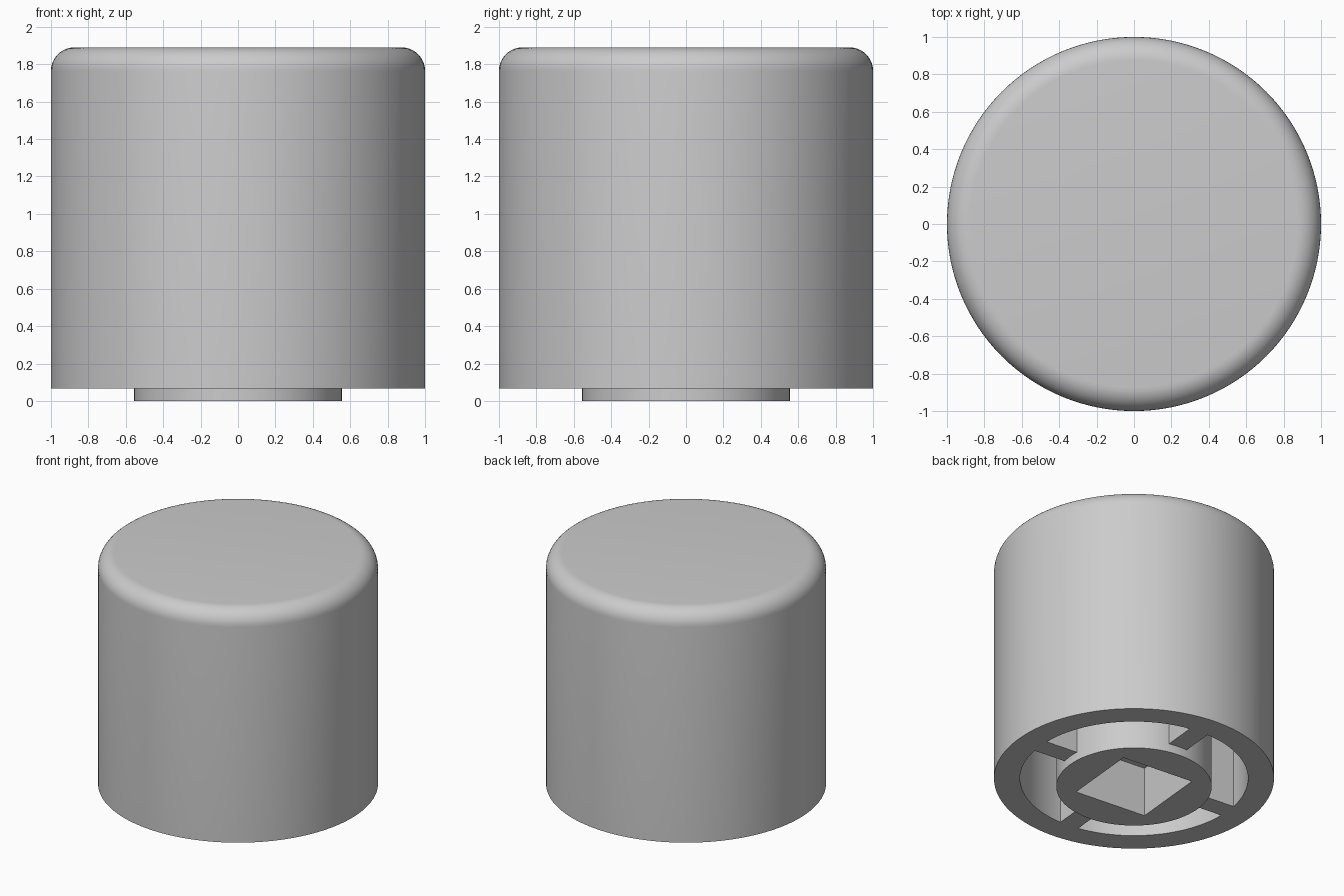
import bpy
import bmesh
import math

cube = bpy.data.objects.get("Cube")
if cube:
    bpy.data.objects.remove(cube, do_unlink=True)

TWIST = math.radians(-5.3)          # underside features are turned slightly
RIM_Z, TOP_Z, ROOF_Z = 0.067, 1.89, 1.7
BORE_R, HUB_R, FILLET = 0.815, 0.555, 0.125
SEGMENTS = 128

grey = bpy.data.materials.new("plain grey")
grey.use_nodes = True
colour = (0.6, 0.6, 0.6, 1)
grey.diffuse_color = colour
grey.node_tree.nodes["Principled BSDF"].inputs["Base Color"].default_value = colour


def add_object(name, bm):
    bmesh.ops.recalc_face_normals(bm, faces=bm.faces)
    mesh = bpy.data.meshes.new(name)
    bm.to_mesh(mesh)
    bm.free()
    mesh.materials.append(grey)
    obj = bpy.data.objects.new(name, mesh)
    bpy.context.collection.objects.link(obj)
    return obj


def select_only(obj):
    bpy.ops.object.select_all(action='DESELECT')
    obj.select_set(True)
    bpy.context.view_layer.objects.active = obj


def lathe(name, profile):
    """Spin an (r, z) profile around z; its two ends are closed with discs."""
    bm = bmesh.new()
    rings = []
    for r, z in profile:
        rings.append([bm.verts.new((r * math.cos(a), r * math.sin(a), z))
                      for a in (math.tau * i / SEGMENTS for i in range(SEGMENTS))])
    for low, high in zip(rings, rings[1:]):
        for i in range(SEGMENTS):
            j = (i + 1) % SEGMENTS
            bm.faces.new((low[i], low[j], high[j], high[i]))
    bm.faces.new(rings[0])
    bm.faces.new(rings[-1])
    return add_object(name, bm)


def box(name, low, high, turn):
    bm = bmesh.new()
    bmesh.ops.create_cube(bm, size=1)
    for v in bm.verts:
        v.co = [a + (c + 0.5) * (b - a) for a, b, c in zip(low, high, v.co)]
    obj = add_object(name, bm)
    obj.rotation_euler.z = turn
    return obj


def smooth(obj):
    select_only(obj)
    bpy.ops.object.shade_smooth_by_angle(angle=math.radians(30))


# Cup: hollow from below, with a rounded top edge
fillet = [(1 - FILLET + FILLET * math.cos(a), TOP_Z - FILLET + FILLET * math.sin(a))
          for a in (math.pi / 2 * i / 10 for i in range(11))]
cup = lathe("knob_cup", [(BORE_R, ROOF_Z), (BORE_R, RIM_Z), (1, RIM_Z)] + fillet)
smooth(cup)

# Central hub with a blind square socket
hub = lathe("socket_hub", [(HUB_R, 0), (HUB_R, ROOF_Z)])
half = 0.297
cutter = box("socket_cutter", (-half, -half, -0.1), (half, half, 0.39), TWIST)
cut = hub.modifiers.new("socket", 'BOOLEAN')
cut.operation = 'DIFFERENCE'
cut.solver = 'EXACT'
cut.object = cutter
select_only(hub)
bpy.ops.object.modifier_apply(modifier=cut.name)
bpy.data.objects.remove(cutter, do_unlink=True)
smooth(hub)

# Four ribs joining the hub to the cup wall
for i, side in enumerate(("left", "back", "right", "front")):
    box(side + "_rib", (HUB_R - 0.01, -0.077, RIM_Z), (BORE_R + 0.003, 0.077, ROOF_Z),
        TWIST + i * math.pi / 2)
